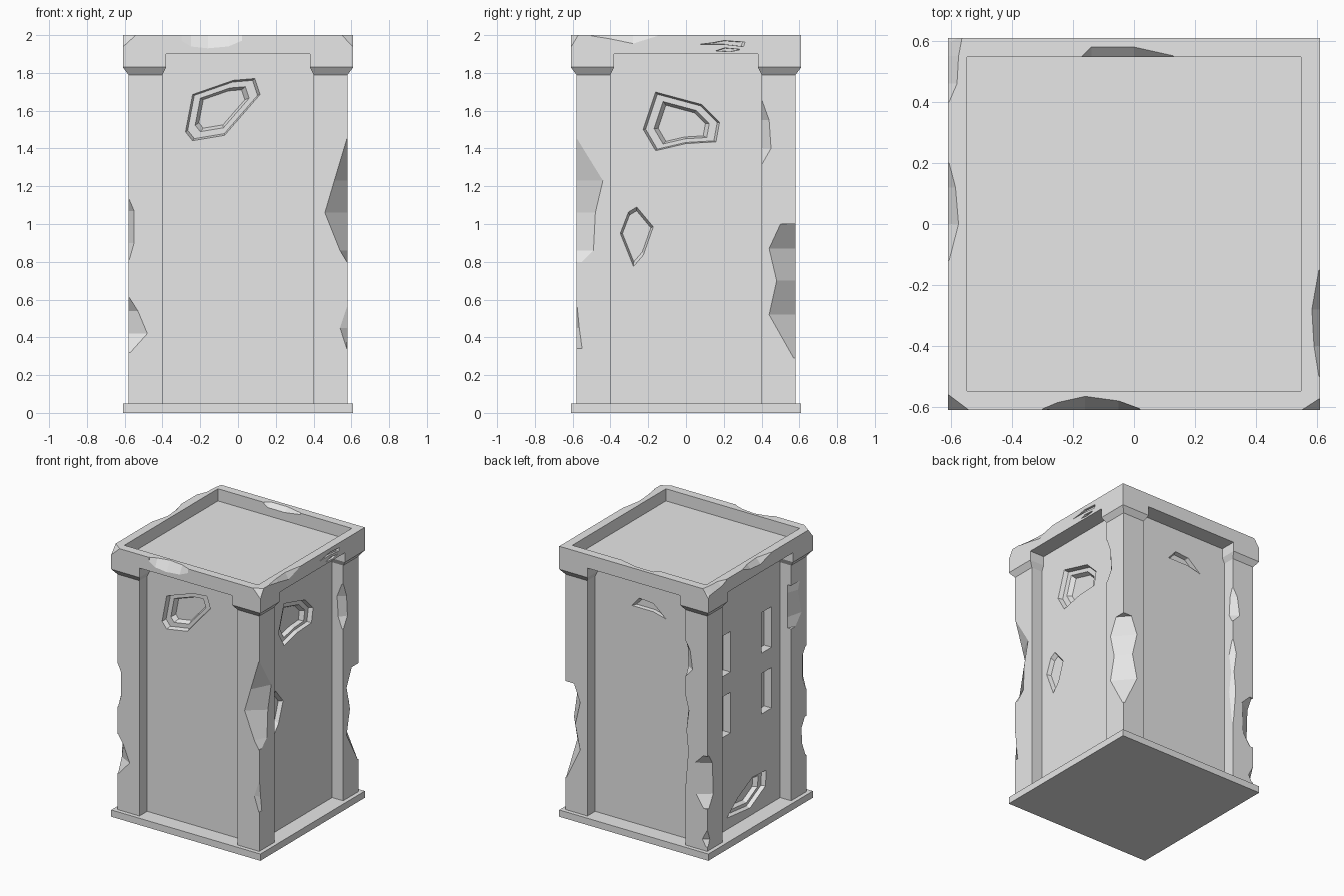
import bpy
import bmesh
from mathutils import Vector

if "Cube" in bpy.data.objects:
    bpy.data.objects.remove(bpy.data.objects["Cube"])

stone = bpy.data.materials.new("stone_grey")
stone.use_nodes = True
stone.diffuse_color = (0.8, 0.8, 0.8, 1)
stone.node_tree.nodes["Principled BSDF"].inputs["Base Color"].default_value = (0.8, 0.8, 0.8, 1)

RIM, POST, PANEL, TOP = 0.61, 0.58, 0.49, 2.0


def loft(name, rings):
    """Closed solid skinned through rings of equal point count."""
    bm = bmesh.new()
    loops = [[bm.verts.new(p) for p in ring] for ring in rings]
    n = len(loops[0])
    for low, high in zip(loops, loops[1:]):
        for i in range(n):
            j = (i + 1) % n
            bm.faces.new((low[i], low[j], high[j], high[i]))
    bm.faces.new(loops[0])
    bm.faces.new(loops[-1])
    bmesh.ops.recalc_face_normals(bm, faces=bm.faces)
    mesh = bpy.data.meshes.new(name)
    bm.to_mesh(mesh)
    bm.free()
    mesh.materials.append(stone)
    ob = bpy.data.objects.new(name, mesh)
    bpy.context.collection.objects.link(ob)
    return ob


def square(lo, hi, z, sx=1, sy=1):
    return [(sx * x, sy * y, z) for x, y in ((lo, lo), (hi, lo), (hi, hi), (lo, hi))]


def cut(target, cutter):
    """Carve the cutter out of the target, then discard it."""
    cutter.hide_render = True
    mod = target.modifiers.new("chip", 'BOOLEAN')
    mod.operation = 'DIFFERENCE'
    mod.solver = 'EXACT'
    mod.object = cutter
    bpy.context.view_layer.objects.active = target
    bpy.ops.object.modifier_apply(modifier=mod.name)
    bpy.data.objects.remove(cutter)


# Each side maps (along, height, distance from centre) to a point
SIDES = {
    "front": lambda u, v, d: (u, -d, v),
    "back": lambda u, v, d: (u, d, v),
    "right": lambda u, v, d: (d, u, v),
    "left": lambda u, v, d: (-d, u, v),
}
STEPPED = ((-0.03, 1), (0.03, 0.88), (0.03, 0.68), (0.06, 0.58))
SINGLE = ((-0.03, 1), (0.03, 0.75))
SLOT = ((-0.03, 1), (0.06, 1))
SHALLOW = ((-0.03, 1), (0.015, 0.7))


def face_chip(target, side, surface, outline, steps):
    """Sunken chip with the given outline; steps are (depth, scale)."""
    mid = sum((Vector(p) for p in outline), Vector((0, 0))) / len(outline)
    rings = []
    for depth, scale in steps:
        pts = [mid + (Vector(p) - mid) * scale for p in outline]
        rings.append([SIDES[side](p.x, p.y, surface - depth) for p in pts])
    cut(target, loft("chip_cutter", rings))


def edge_chip(target, place, stations):
    """Chip along an edge; stations are (position, inset a, inset b)."""
    e = 0.05
    rings = [[place(p, q, t) for p, q in
              ((-a, 0), (-a, e), (e, e), (e, -b), (0, -b))] for t, a, b in stations]
    cut(target, loft("chip_cutter", rings))


def corner(sx, sy, r):
    return lambda p, q, t: (sx * (r + p), sy * (r + q), t)


def inner_edge(side, sign):
    return lambda p, q, t: SIDES[side](sign * (0.4 - p), t, POST + q)


def rim_edge(side, r=RIM, out=1):
    return lambda p, q, t: SIDES[side](t, TOP + q, r + out * p)


# Base slab and recessed body
loft("base_slab", [square(-RIM, RIM, 0), square(-RIM, RIM, 0.05)])
body = loft("recessed_body", [square(-PANEL, PANEL, 0.04), square(-PANEL, PANEL, 1.905)])

# Top rim with sunken tray
rim = loft("top_rim", [square(-RIM, RIM, 1.9), square(-RIM, RIM, TOP),
                       square(-0.547, 0.547, TOP), square(-0.547, 0.547, 1.91)])

# Corner pillars with flared capitals
pillars = {}
for sx, xname in ((-1, "right"), (1, "left")):
    for sy, yname in ((-1, "front"), (1, "back")):
        pillars[sx, sy] = loft(f"{yname}_{xname}_pillar", [
            square(lo, hi, z, sx, sy) for z, lo, hi in
            ((0.05, 0.4, POST), (1.79, 0.4, POST), (1.83, 0.38, RIM), (1.9, 0.38, RIM))])

# Chips sunk in the panels
face_chip(body, "front", PANEL, [(-.29, 1.48), (-.25, 1.69), (-.02, 1.77), (.1, 1.78),
                                 (.13, 1.69), (-.07, 1.46), (-.25, 1.43)], STEPPED)
face_chip(body, "right", PANEL, [(-.24, 1.5), (-.17, 1.71), (.09, 1.64), (.19, 1.54),
                                 (.17, 1.43), (0, 1.42), (-.17, 1.38)], STEPPED)
face_chip(body, "right", PANEL, [(-.36, .95), (-.31, 1.08), (-.26, 1.11), (-.16, .99),
                                 (-.22, .82), (-.28, .75)], SINGLE)
face_chip(body, "back", PANEL, [(.12, 1.65), (.05, 1.73), (-.08, 1.72), (-.2, 1.62),
                                (-.08, 1.65)], SINGLE)
face_chip(body, "left", PANEL, [(.24, .13), (.1, .24), (-.08, .33), (-.25, .32),
                                (-.24, .2), (-.05, .1)], STEPPED)

# Upright slots in one side panel
for y in (-0.24, 0.24):
    for z in (0.9, 1.35):
        face_chip(body, "left", PANEL, [(y - .06, z - .15), (y + .06, z - .15),
                                        (y + .06, z + .15), (y - .06, z + .15)], SLOT)

# Broken outer corners of the pillars
for key, stations in (
    ((1, -1), [(.8, .004, .03), (.86, .04, .09), (1.06, .12, .1), (1.23, .07, .14), (1.45, .004, .004)]),
    ((1, -1), [(.34, .004, .03), (.45, .04, .015), (.56, .004, .004)]),
    ((1, 1), [(.29, .01, .01), (.52, .12, .14), (.7, .08, .1), (.87, .12, .14), (1.0, .07, .08)]),
    ((-1, -1), [(.32, .01, .01), (.42, .1, .05), (.54, .05, .06), (.61, .005, .02)]),
    ((-1, -1), [(.81, .004, .01), (.9, .03, .05), (1.07, .03, .05), (1.13, .004, .01)]),
    ((-1, 1), [(.36, .03, .02), (.45, .09, .07), (.68, .1, .06), (.75, .03, .02)]),
    ((-1, 1), [(.08, .01, .01), (.13, .04, .03), (.2, .004, .004)]),
):
    edge_chip(pillars[key], corner(*key, POST), stations)

# Worn inner edges of the pillars
for key, side, sign, stations in (
    ((1, 1), "right", 1, [(1.32, .004, .01), (1.4, .05, .04), (1.55, .04, .05), (1.65, .004, .01)]),
    ((-1, 1), "back", -1, [(1.3, .004, .01), (1.36, .06, .04), (1.5, .04, .03), (1.56, .004, .01)]),
    ((-1, 1), "back", -1, [(.5, .004, .01), (.75, .025, .04), (.9, .01, .02), (1.05, .03, .04), (1.15, .004, .01)]),
    ((-1, -1), "left", -1, [(1.32, .05, .03), (1.4, .12, .03), (1.58, .08, .03), (1.64, .1, .03)]),
):
    edge_chip(pillars[key], inner_edge(side, sign), stations)

# Broken edges and corners of the rim
edge_chip(rim, rim_edge("front"), [(-.3, .004, .03), (-.25, .025, .06), (-.16, .045, .07),
                                   (-.05, .03, .06), (.02, .004, .03)])
edge_chip(rim, rim_edge("right"), [(-.5, .004, .004), (-.4, .02, .02), (-.28, .027, .045), (-.15, .004, .004)])
edge_chip(rim, rim_edge("left"), [(-.12, .004, .004), (0, .035, .04), (.12, .025, .03), (.2, .004, .004)])
edge_chip(rim, rim_edge("back", 0.547, -1), [(-.17, .004, .01), (-.14, .033, .03), (0, .033, .03), (.13, .004, .01)])
for sx, sy, a, b in ((1, -1, .07, .045), (-1, -1, .08, .06), (-1, 1, .05, .06)):
    edge_chip(rim, corner(sx, sy, RIM), [(1.94, .003, .003), (2.01, a, b)])
edge_chip(rim, rim_edge("left"), [(.4, .004, .01), (.46, .03, .03), (.55, .035, .04), (.63, .05, .05)])
face_chip(rim, "right", RIM, [(.04, 1.95), (.12, 1.96), (.2, 1.975), (.34, 1.965), (.33, 1.935), (.2, 1.95)], SHALLOW)
face_chip(rim, "right", RIM, [(.14, 1.915), (.2, 1.935), (.31, 1.925), (.24, 1.91)], SHALLOW)
